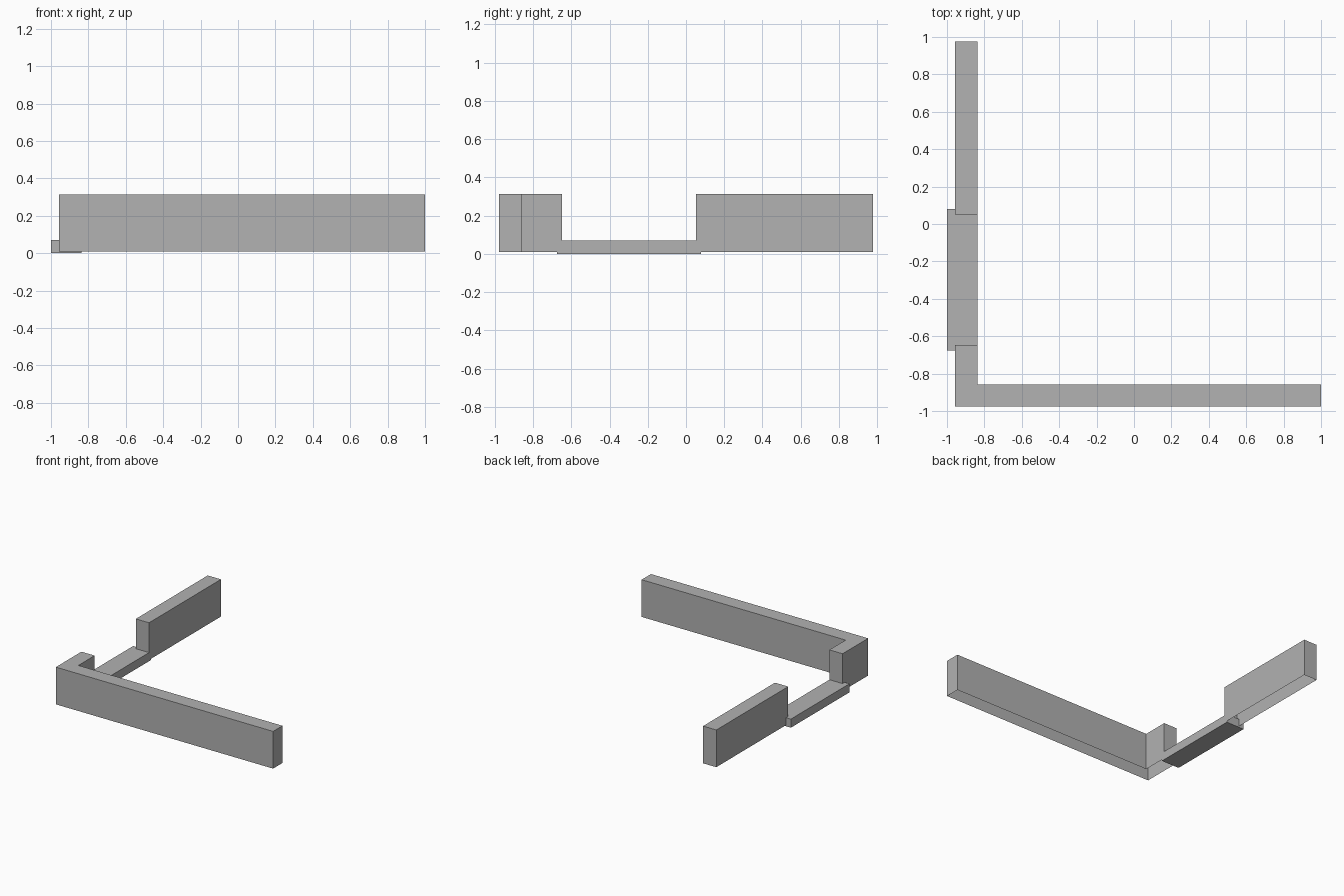
import bpy
import bmesh

cube = bpy.data.objects.get("Cube")
if cube:
    bpy.data.objects.remove(cube, do_unlink=True)

# One plain grey for the whole model
grey = bpy.data.materials.new("wall_grey")
grey.use_nodes = True
colour = (0.445, 0.445, 0.445, 1)
grey.diffuse_color = colour
grey.node_tree.nodes["Principled BSDF"].inputs["Base Color"].default_value = colour


def rect(x0, x1, y0, y1):
    return [(x0, y0), (x1, y0), (x1, y1), (x0, y1)]


def extrude_plan(name, plan, z0, z1, closed_base):
    """Raise a counter-clockwise floor plan from z0 to z1."""
    bm = bmesh.new()
    base = bm.faces.new([bm.verts.new((x, y, z0)) for x, y in plan])
    result = bmesh.ops.extrude_face_region(bm, geom=[base], use_keep_orig=True)
    top = [v for v in result["geom"] if isinstance(v, bmesh.types.BMVert)]
    bmesh.ops.translate(bm, verts=top, vec=(0, 0, z1 - z0))
    bmesh.ops.recalc_face_normals(bm, faces=bm.faces)
    if not closed_base:
        bmesh.ops.delete(bm, geom=[base], context="FACES_ONLY")
    mesh = bpy.data.meshes.new(name)
    bm.to_mesh(mesh)
    bm.free()
    mesh.materials.append(grey)
    obj = bpy.data.objects.new(name, mesh)
    bpy.context.collection.objects.link(obj)
    return obj


outer, inner = -0.957, -0.838      # side wall faces
front, front_in, back = -0.977, -0.857, 0.977
gap_start, gap_end = -0.648, 0.052  # opening in the side wall
base_z, top_z = 0.01, 0.313

# L-shaped front wall with its short return, hollow underneath
corner_plan = [(outer, front), (1, front), (1, front_in),
               (inner, front_in), (inner, gap_start), (outer, gap_start)]
extrude_plan("front_corner_wall", corner_plan, base_z, top_z, False)

# Straight side wall behind the opening, hollow underneath
extrude_plan("side_wall", rect(outer, inner, gap_end, back), base_z, top_z, False)

# Low sill bridging the opening and projecting outwards
extrude_plan("opening_sill", rect(-1, inner, gap_start - 0.027, gap_end + 0.027),
             0, 0.07, True)
